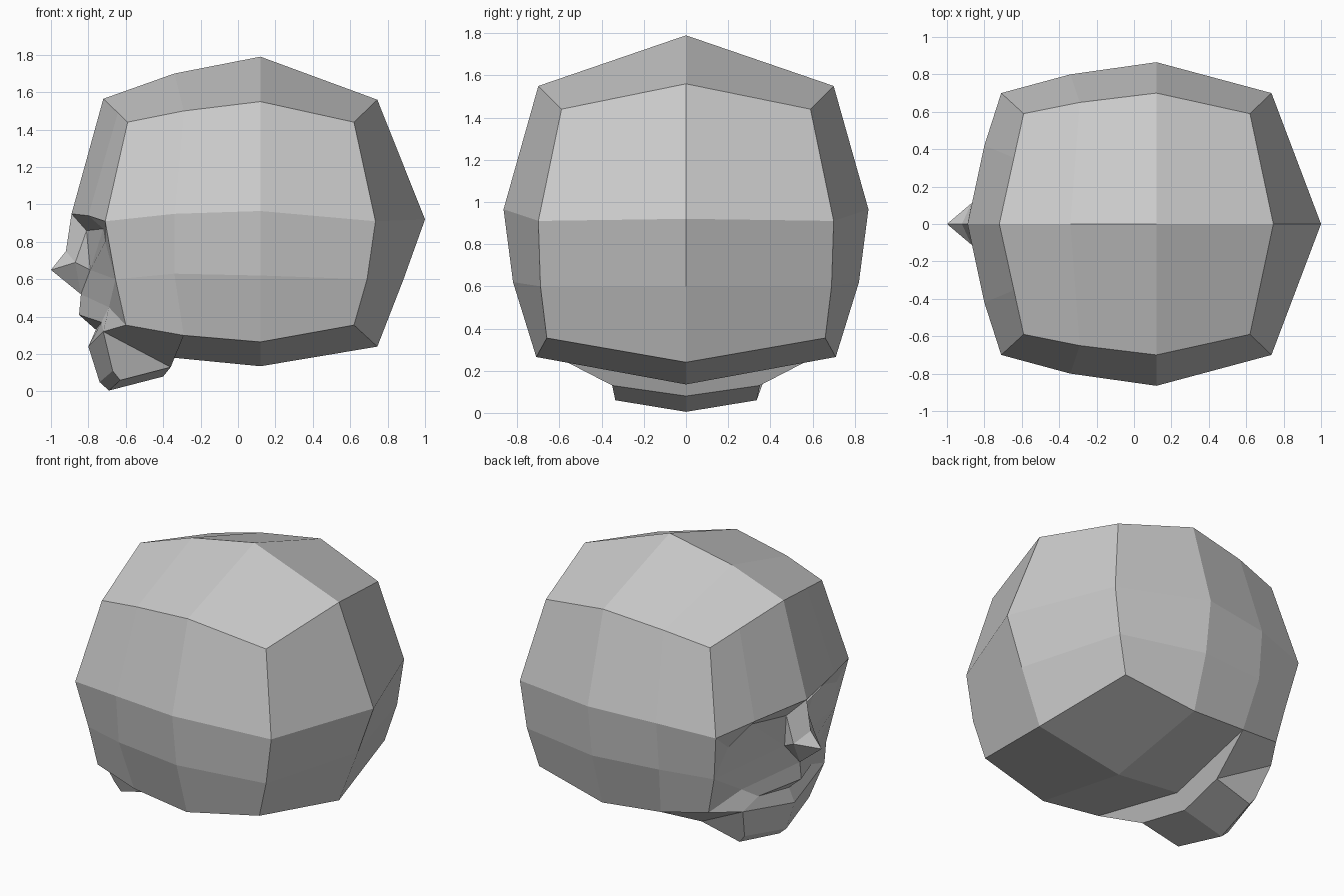
import bpy, bmesh
from mathutils import Vector

if "Cube" in bpy.data.objects:
    bpy.data.objects.remove(bpy.data.objects["Cube"])

bm = bmesh.new()


def face(*pts):
    """Add one face on the +y half and its mirror twin on the -y half."""
    bm.faces.new([bm.verts.new(p) for p in pts])
    bm.faces.new([bm.verts.new((p[0], -p[1], p[2])) for p in reversed(pts)])


def loft(*rows):
    """Fill quads between neighbouring rows of points."""
    for a, b in zip(rows, rows[1:]):
        for i in range(len(a) - 1):
            face(a[i], a[i + 1], b[i + 1], b[i])


# cranium side rows, face (-x) to back (+x)
crown = [(-.59, .59, 1.44), (-.29, .65, 1.50), (.12, .70, 1.55), (.62, .59, 1.44)]
temple = [(-.71, .70, .91), (-.34, .80, .95), (.12, .865, .965), (.735, .70, .91)]
cheek = [(-.655, .64, .60), (-.34, .77, .63), (.12, .82, .62), (.69, .69, .60)]
base = [(-.60, .62, .355), (-.29, .68, .30), (.12, .71, .265), (.62, .66, .355)]
loft(crown, temple, cheek, base)

# centre-line profile over the top, down the back and underneath
top_mid = [(-.72, 0, 1.565), (-.34, 0, 1.70), (.12, 0, 1.79), (.745, 0, 1.56)]
back_mid = [(.745, 0, 1.56), (1.0, 0, .92), (.885, 0, .60), (.745, 0, .24)]
under_mid = [(-.34, 0, .18), (.12, 0, .135), (.745, 0, .24)]
loft(top_mid, crown)
loft([r[-1] for r in (crown, temple, cheek, base)], back_mid)
loft(base[1:], under_mid)

# forehead down to the brow
brow = [(-.89, 0, .95), (-.80, .42, .94), temple[0]]
fore_mid = Vector(top_mid[0]).lerp(Vector(crown[0]), .6)
loft([top_mid[0], fore_mid, crown[0]], brow)

# eye socket: under-brow ledge and sloping floor
in_top, deep, out_top = (-.81, .10, .86), (-.72, .34, .87), (-.71, .57, .80)
in_low, out_low = (-.79, .09, .65), cheek[0]
face(brow[0], brow[1], deep, in_top)
face(brow[1], brow[2], out_top, deep)
face(brow[2], out_low, out_top)
face(in_top, deep, in_low)
face(deep, out_top, out_low, in_low)

# nose
bridge, tip, wing, nose_base = (-.92, 0, .75), (-1, 0, .65), (-.87, .11, .69), (-.84, 0, .52)
face(brow[0], in_top, wing, bridge)
face(in_top, in_low, wing)
face(bridge, wing, tip)
face(tip, wing, nose_base)
face(wing, in_low, nose_base)

# cheeks and mouth
low_cheek, corner = (-.69, .40, .45), (-.73, .28, .37)
lip, mouth = (-.85, 0, .41), (-.76, 0, .33)
jaw_top = [(-.80, 0, .24), (-.72, .43, .32)]
face(in_low, out_low, low_cheek, nose_base)
face(out_low, base[0], low_cheek)
face(nose_base, low_cheek, corner, lip)
face(lip, corner, mouth)
face(mouth, corner, jaw_top[1], jaw_top[0])
face(corner, low_cheek, base[0], jaw_top[1])

# jaw: chin front, bevel, underside and rear step
chin = [(-.74, 0, .05), (-.67, .34, .11)]
sole = [(-.69, 0, .005), (-.63, .335, .06)]
rear = [(-.40, 0, .08), (-.36, .35, .13)]
loft(jaw_top, chin, sole, rear, [under_mid[0], base[1]])
face(jaw_top[1], base[0], base[1], rear[1])
face(jaw_top[1], rear[1], sole[1], chin[1])

# weld everything into one shell
bmesh.ops.remove_doubles(bm, verts=bm.verts[:], dist=.0005)
bmesh.ops.recalc_face_normals(bm, faces=bm.faces[:])
mesh = bpy.data.meshes.new("head")
bm.to_mesh(mesh)
bm.free()
bpy.context.collection.objects.link(bpy.data.objects.new("head", mesh))
